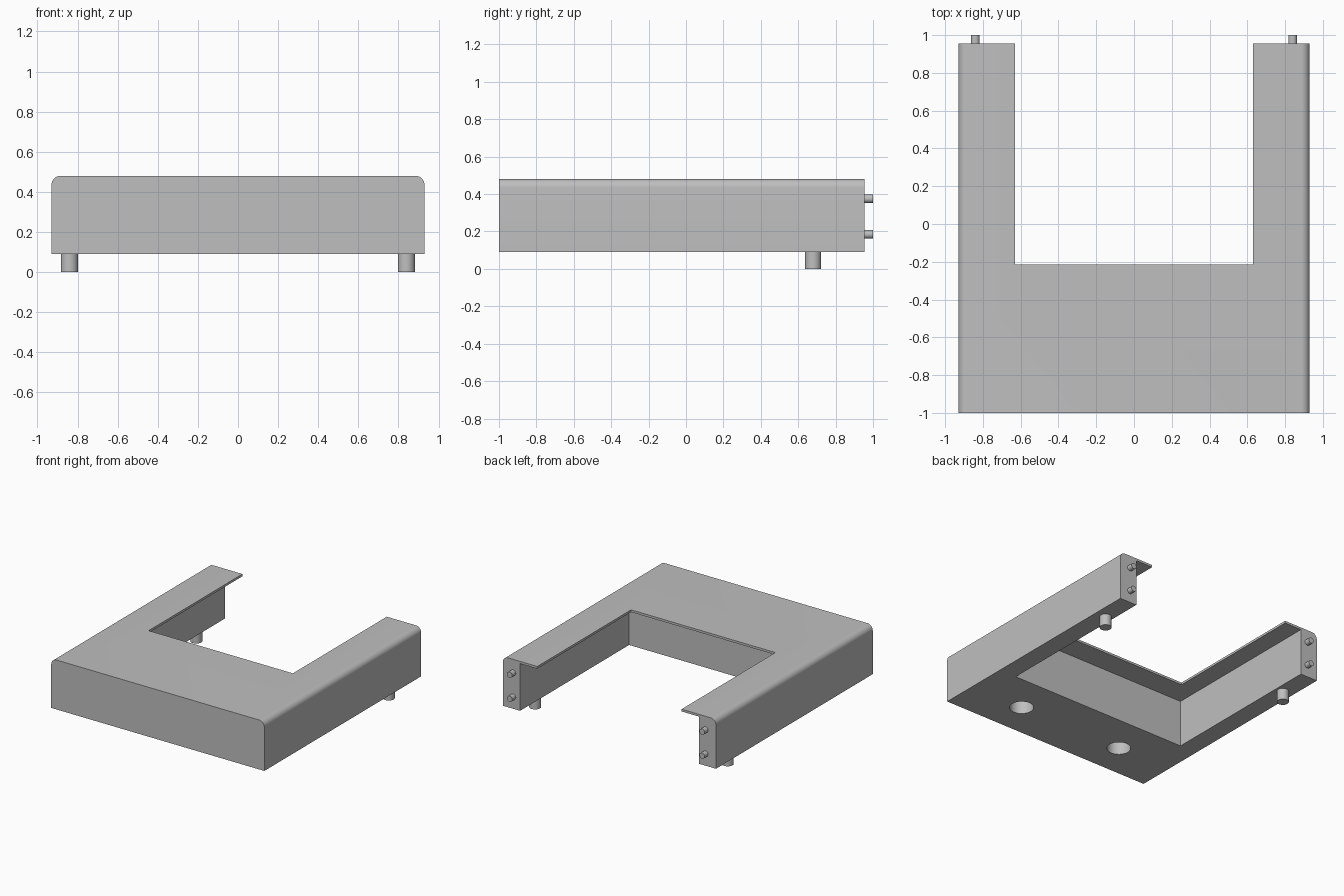
import bpy
import bmesh
import math
from mathutils import Matrix, Vector

if "Cube" in bpy.data.objects:
    bpy.data.objects.remove(bpy.data.objects["Cube"], do_unlink=True)

HALF_W, FRONT, BACK = 0.93, -1.0, 0.955
BOTTOM, TOP, ROUND = 0.09, 0.48, 0.045
PLATE = 0.018

grey = bpy.data.materials.new("plain grey")
grey.use_nodes = True
colour = (0.52, 0.52, 0.52, 1)
grey.diffuse_color = colour
grey.node_tree.nodes["Principled BSDF"].inputs["Base Color"].default_value = colour


def add_object(name, bm):
    bmesh.ops.recalc_face_normals(bm, faces=bm.faces[:])
    mesh = bpy.data.meshes.new(name)
    bm.to_mesh(mesh)
    bm.free()
    mesh.materials.append(grey)
    obj = bpy.data.objects.new(name, mesh)
    bpy.context.collection.objects.link(obj)
    return obj


def activate(obj):
    bpy.ops.object.select_all(action='DESELECT')
    obj.select_set(True)
    bpy.context.view_layer.objects.active = obj


def smooth(obj):
    activate(obj)
    bpy.ops.object.shade_smooth_by_angle(angle=math.radians(35))


def box(name, low, high):
    low, high = Vector(low), Vector(high)
    bm = bmesh.new()
    bmesh.ops.create_cube(bm, size=1)
    bmesh.ops.scale(bm, vec=high - low, verts=bm.verts)
    bmesh.ops.translate(bm, vec=(low + high) / 2, verts=bm.verts)
    return add_object(name, bm)


def cylinder(name, start, end, radius, sides=32):
    start, end = Vector(start), Vector(end)
    axis = end - start
    turn = axis.to_track_quat('Z', 'Y').to_matrix().to_4x4()
    bm = bmesh.new()
    bmesh.ops.create_cone(bm, cap_ends=True, segments=sides, radius1=radius,
                          radius2=radius, depth=axis.length,
                          matrix=Matrix.Translation((start + end) / 2) @ turn)
    return add_object(name, bm)


def cut(obj, cutter):
    cutter.hide_render = True
    mod = obj.modifiers.new("cut", 'BOOLEAN')
    mod.operation, mod.solver, mod.object = 'DIFFERENCE', 'EXACT', cutter
    activate(obj)
    bpy.ops.object.modifier_apply(modifier=mod.name)
    bpy.data.objects.remove(cutter, do_unlink=True)


# Body: cross-section with rounded upper corners, extruded front to back
profile = [(-HALF_W, BOTTOM), (HALF_W, BOTTOM)]
for side, first in ((1, 0), (-1, 90)):
    for i in range(9):
        a = math.radians(first + 90 * i / 8)
        profile.append((side * (HALF_W - ROUND) + ROUND * math.cos(a),
                        TOP - ROUND + ROUND * math.sin(a)))
bm = bmesh.new()
face = bm.faces.new([bm.verts.new((x, FRONT, z)) for x, z in profile])
swept = bmesh.ops.extrude_face_region(bm, geom=[face], use_keep_orig=True)
new_verts = [v for v in swept["geom"] if isinstance(v, bmesh.types.BMVert)]
bmesh.ops.translate(bm, vec=(0, BACK - FRONT, 0), verts=new_verts)
body = add_object("body", bm)

# Pocket under the thin top plate, then the opening through the plate
cut(body, box("pocket_cutter", (-0.78, -0.405, -0.2), (0.78, 1.2, TOP - PLATE)))
cut(body, box("opening_cutter", (-0.63, -0.215, -0.2), (0.63, 1.2, 0.8)))

# Round sockets in the underside of the front section
for side in (-1, 1):
    cut(body, cylinder("socket_cutter", (side * 0.46, -0.72, -0.1),
                       (side * 0.46, -0.72, 0.36), 0.087, 48))
smooth(body)

# Feet and end pegs on both arms
for side, label in ((1, "left"), (-1, "right")):
    x = side * 0.84
    smooth(cylinder(f"{label}_foot", (x, 0.68, 0), (x, 0.68, BOTTOM + 0.01), 0.043))
    for z, level in ((0.185, "lower"), (0.375, "upper")):
        smooth(cylinder(f"{label}_{level}_peg", (x, BACK - 0.01, z), (x, 1, z), 0.023, 24))
